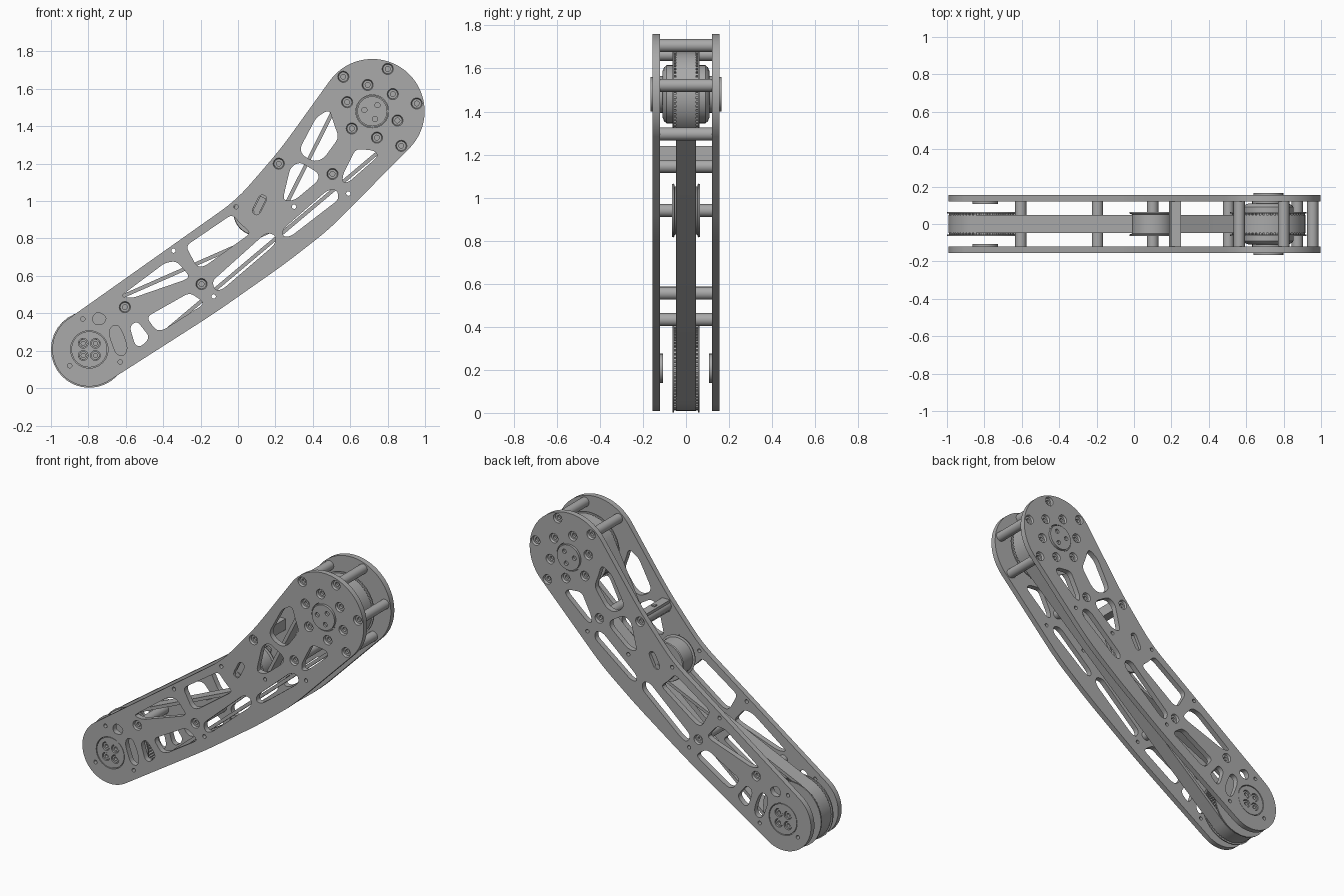
import bpy, bmesh
from math import sin, cos, atan2, asin, hypot, pi, radians
from mathutils import Matrix, Vector

if "Cube" in bpy.data.objects:
    bpy.data.objects.remove(bpy.data.objects["Cube"], do_unlink=True)

grey = bpy.data.materials.new("machined_grey")
grey.use_nodes = True
tone = (0.4, 0.4, 0.4, 1)
grey.diffuse_color = tone
grey.node_tree.nodes["Principled BSDF"].inputs["Base Color"].default_value = tone

# Joint centres in the x-z plane
FOOT, HEAD, IDLER = Vector((-0.795, 0.207)), Vector((0.718, 1.48)), Vector((0.1, 0.94))


def finish(name, bm):
    """Clean a bmesh, shade it and link it as a named part."""
    bmesh.ops.remove_doubles(bm, verts=bm.verts, dist=0.0001)
    bmesh.ops.recalc_face_normals(bm, faces=bm.faces)
    mesh = bpy.data.meshes.new(name)
    bm.to_mesh(mesh)
    bm.free()
    mesh.materials.append(grey)
    mesh.shade_smooth()
    mesh.set_sharp_from_angle(angle=radians(32))
    part = bpy.data.objects.new(name, mesh)
    bpy.context.collection.objects.link(part)
    return part


def sheet(name, loops, y0, y1):
    """Extrude an outline with holes from y0 to y1."""
    curve = bpy.data.curves.new(name, "CURVE")
    curve.dimensions = "2D"
    curve.fill_mode = "BOTH"
    curve.extrude = abs(y1 - y0) / 2
    for loop in loops:
        spline = curve.splines.new("POLY")
        spline.points.add(len(loop) - 1)
        for point, (x, z) in zip(spline.points, loop):
            point.co = (x, z, 0, 1)
        spline.use_cyclic_u = True
    temp = bpy.data.objects.new(name + "_curve", curve)
    bpy.context.collection.objects.link(temp)
    deps = bpy.context.evaluated_depsgraph_get()
    mesh = bpy.data.meshes.new_from_object(temp.evaluated_get(deps))
    mesh.transform(Matrix.Translation((0, (y0 + y1) / 2, 0)) @ Matrix.Rotation(pi / 2, 4, "X"))
    bm = bmesh.new()
    bm.from_mesh(mesh)
    bpy.data.objects.remove(temp, do_unlink=True)
    bpy.data.curves.remove(curve)
    bpy.data.meshes.remove(mesh)
    return finish(name, bm)


def lathe(name, centre, profile, steps=32):
    """Spin (radius, y) points about the y axis through centre."""
    bm = bmesh.new()
    verts = [bm.verts.new((r, y, 0)) for r, y in profile]
    edges = [bm.edges.new(pair) for pair in zip(verts, verts[1:])]
    bmesh.ops.spin(bm, geom=verts + edges, cent=(0, 0, 0), axis=(0, 1, 0),
                   angle=2 * pi, steps=steps)
    bmesh.ops.translate(bm, verts=bm.verts, vec=(centre[0], 0, centre[1]))
    return finish(name, bm)


def rod(name, centre, r, y0, y1):
    return lathe(name, centre, [(0, y0), (r, y0), (r, y1), (0, y1)])


def box(name, centre, size, turn=0):
    bm = bmesh.new()
    bmesh.ops.create_cube(bm, size=1)
    bm.transform(Matrix.Translation(centre) @ Matrix.Rotation(turn, 4, "Y")
                 @ Matrix.Diagonal((*size, 1)))
    return finish(name, bm)


def arc(c, r, a0, a1, n=32):
    return [(c[0] + r * cos(a0 + (a1 - a0) * i / n), c[1] + r * sin(a0 + (a1 - a0) * i / n))
            for i in range(n + 1)]


def circle(c, r, n=24):
    return arc(c, r, 0, 2 * pi, n)[:-1]


def ring(c, r, start, steps, count):
    """Points spaced evenly on a bolt circle, angles in degrees."""
    return [(c[0] + r * cos(a), c[1] + r * sin(a))
            for a in (radians(start + steps * i) for i in range(count))]


def rounded(points, r):
    """Replace each corner by a small quadratic curve."""
    pts, out = [Vector(p) for p in points], []
    for i, p in enumerate(pts):
        a, b = pts[i - 1] - p, pts[(i + 1) % len(pts)] - p
        a *= min(r / a.length, 0.45)
        b *= min(r / b.length, 0.45)
        for t in (0, 0.25, 0.5, 0.75, 1):
            out.append(tuple(p + a * (1 - t) ** 2 + b * t ** 2))
    return out


def window(*points):
    """Rounded cutout, corners given in hundredths."""
    return rounded([(x / 100, z / 100) for x, z in points], 0.03)


# Side plate outline
outline = arc(HEAD, 0.28, radians(-48), radians(145))
outline += [(0.24, 1.295), (0.135, 1.17), (-0.01, 1.005)]
outline += arc(FOOT, 0.198, radians(125), radians(303))
outline += [(-0.126, 0.4), (0.249, 0.663), (0.489, 0.85)]

# Truss windows and slots of the side plates
windows = [
    window((-63, 49), (-39, 67), (-33, 68), (-26, 60), (-28, 58), (-57, 48)),
    window((-28, 76), (-3, 93), (1, 88), (7, 83), (-18, 65), (-22, 65)),
    window((-49, 38), (-26, 51), (-21, 48), (-18, 45), (-40, 31), (-44, 31)),
    window((-58, 33), (-54, 36), (-47, 27), (-52, 22), (-55, 23)),
    window((-14, 57), (15, 83), (20, 82), (20, 77), (-8, 53), (-12, 52)),
    window((24, 85), (48, 106), (53, 106), (54, 101), (28, 81), (24, 81)),
    window((24, 101), (28, 118), (33, 121), (43, 115), (43, 111), (31, 101), (27, 100)),
    window((33, 128), (42, 145), (49, 149), (51, 142), (54, 134), (46, 123), (41, 121), (35, 124)),
    window((56, 114), (63, 128), (73, 127), (75, 124), (59, 110), (56, 110)),
    window((-78, 38), (-75, 41), (-70, 38), (-72, 34), (-77, 34)),
    window((-68, 33), (-64, 34), (-61, 28), (-59, 21), (-61, 17), (-65, 18), (-67, 23), (-69, 29)),
    window((7, 94), (12, 104), (16, 102), (11, 92)),
]
pins = [(-0.01, 0.97), (-0.345, 0.735), (-0.13, 0.49), (0.3, 0.97), (0.59, 1.04),
        (-0.83, 0.37), (-0.9, 0.12), (-0.63, 0.14)]
posts = [(0.505, 1.145), (0.218, 1.2), (-0.195, 0.556), (-0.605, 0.433)]
posts += ring(HEAD, 0.241, -50, 60, 4)
mounts = ring(HEAD, 0.143, 40, 60, 6)
foot_bolts = ring(FOOT, 0.046, 45, 90, 4)
head_bolts = ring(HEAD, 0.043, 50, 120, 3)

plate_loops = [rounded(outline, 0.1)] + windows
plate_loops += [circle(p, 0.012, 12) for p in pins]
plate_loops += [circle(p, 0.033) for p in posts + mounts]
plate_loops += [circle(FOOT, 0.1, 40), circle(HEAD, 0.088, 40)]

for side, s in (("front", -1), ("back", 1)):
    sheet(side + "_plate", plate_loops, s * 0.12, s * 0.155)

    # Countersunk screws
    for p in posts + mounts:
        lathe(side + "_screw", p, [(0, s * 0.122), (0.033, s * 0.122), (0.033, s * 0.155),
              (0.03, s * 0.155), (0.025, s * 0.141), (0.013, s * 0.141),
              (0.013, s * 0.126), (0, s * 0.126)], 24)

    # Lower hub cap with four bolts
    sheet(side + "_foot_cap", [circle(FOOT, 0.096, 40)] + [circle(p, 0.026) for p in foot_bolts],
          s * 0.12, s * 0.153)
    rod(side + "_foot_cap_base", FOOT, 0.068, s * 0.108, s * 0.122)
    for p in foot_bolts:
        lathe(side + "_foot_bolt", p, [(0, s * 0.12), (0.022, s * 0.12), (0.022, s * 0.147),
              (0.011, s * 0.147), (0.011, s * 0.13), (0, s * 0.13)], 16)

    # Upper hub cap with three bolt holes
    sheet(side + "_head_cap", [circle(HEAD, 0.08, 40)] + [circle(p, 0.014, 16) for p in head_bolts],
          s * 0.14, s * 0.165)
    rod(side + "_head_cap_base", HEAD, 0.086, s * 0.1, s * 0.15)

    # Bearing housing beside the upper pulley
    lathe(side + "_bearing_housing", HEAD, [(0, s * 0.06), (0.135, s * 0.06), (0.135, s * 0.09),
          (0.125, s * 0.102), (0.105, s * 0.11), (0, s * 0.11)], 40)

    # Sliding nut of the belt tensioner
    box(side + "_tensioner_slider", (0.115, s * 0.13, 0.98), (0.036, 0.02, 0.09), radians(27))

# Standoffs between the plates
for p in posts:
    rod("standoff", p, 0.03, -0.121, 0.121)

# Toothed pulleys with flanges
for name, c in (("foot", FOOT), ("head", HEAD)):
    teeth = []
    for i in range(60):
        for k, r in ((0, 0.182), (0.45, 0.182), (0.5, 0.195), (0.95, 0.195)):
            a = 2 * pi * (i + k) / 60
            teeth.append((c[0] + r * cos(a), c[1] + r * sin(a)))
    sheet(name + "_pulley_teeth", [teeth], -0.056, 0.056)
    for s in (-1, 1):
        rod(name + "_pulley_flange", c, 0.205, s * 0.055, s * 0.063)

# Idler roller and axle
half = [(0.03, 0.122), (0.03, 0.065), (0.122, 0.065), (0.125, 0.056), (0.112, 0.052)]
lathe("idler_roller", IDLER, [(0, 0.122)] + half + [(r, -y) for r, y in reversed(half)]
      + [(0, -0.122)], 40)
rod("idler_screw", IDLER, 0.016, -0.146, 0.146)

# Tensioner crossbar with its adjusting screw
box("tensioner_crossbar", (0.225, 0, 1.205), (0.055, 0.24, 0.07))
box("adjusting_screw", (0.225, 0, 1.242), (0.022, 0.022, 0.01))

# Belt path: around both pulleys, pressed inwards by the idler
R_PULLEY, R_IDLER = 0.198, 0.112


def heading(a, b, total):
    d = b - a
    return atan2(d.y, d.x), asin(total / hypot(*d))


def belt_loop(inset):
    low, _ = heading(FOOT, HEAD, 0)
    rise, skew = heading(FOOT, IDLER, R_PULLEY + R_IDLER)
    climb, lean = heading(IDLER, HEAD, R_PULLEY + R_IDLER)
    first, second, q = rise - skew, climb + lean, pi / 2
    return (arc(HEAD, R_PULLEY - inset, low - q, second + q)
            + arc(IDLER, R_IDLER + inset, second - q, first - q, 12)
            + arc(FOOT, R_PULLEY - inset, first + q, low - q + 2 * pi))


sheet("drive_belt", [belt_loop(0), belt_loop(0.02)], -0.047, 0.047)
